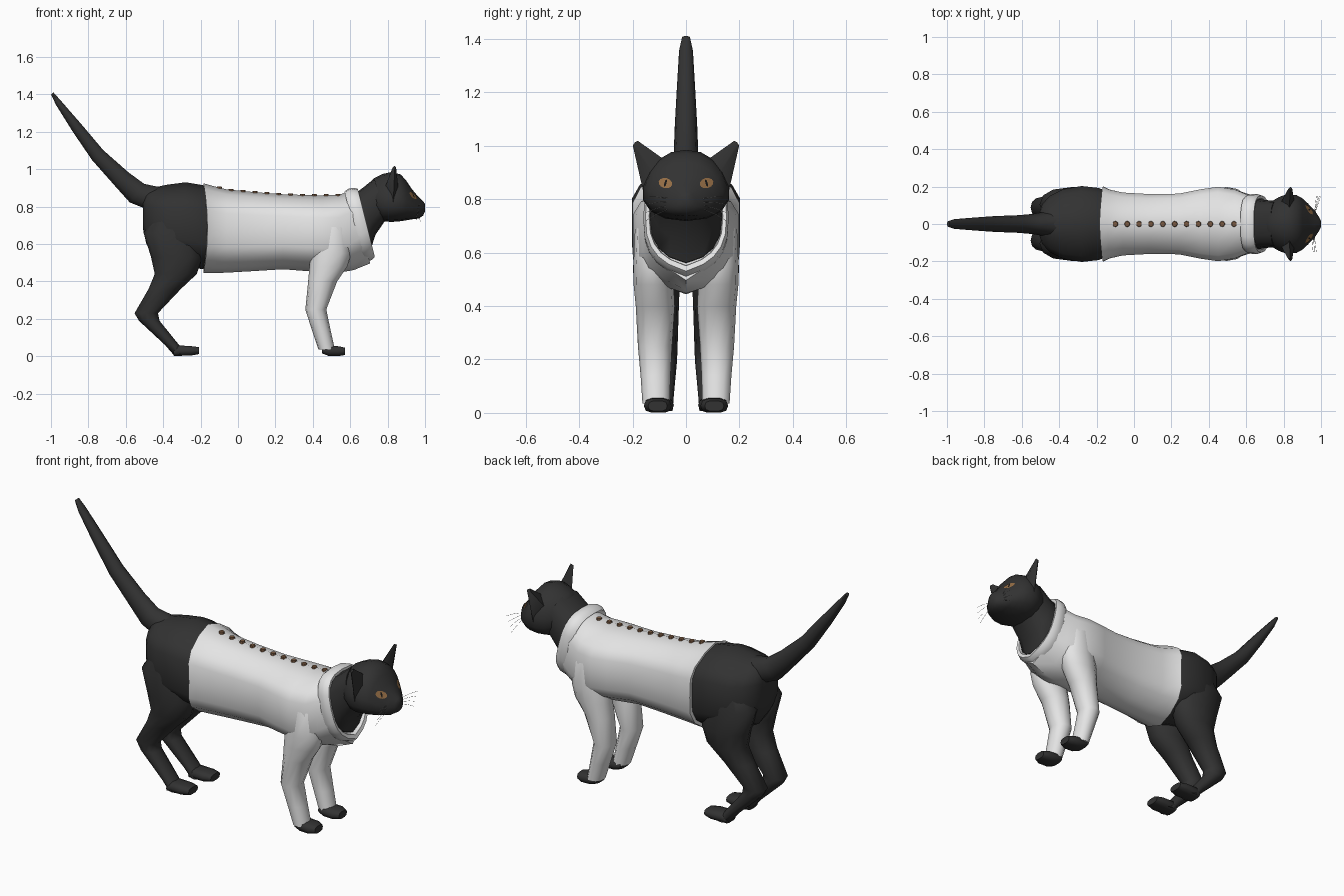
import bpy, bmesh, math
from mathutils import Vector
from mathutils.bvhtree import BVHTree


def material(name, rgb):
    m = bpy.data.materials.new(name)
    m.diffuse_color = (*rgb, 1)
    return m


FUR = material("black fur", (0.032, 0.032, 0.032))
CLOTH = material("white cloth", (0.78, 0.78, 0.78))
AMBER = material("amber eye", (0.30, 0.155, 0.06))
PUPIL = material("pupil black", (0.008, 0.008, 0.008))
BROWN = material("brown button", (0.20, 0.105, 0.055))
WHISKER = material("grey whisker", (0.6, 0.6, 0.6))

# Half outline of the trunk: ridged back, upright flanks, keeled belly
HALF = [(0, 1), (0.45, 0.88), (0.85, 0.66), (1, 0.42), (1.0, 0), (1, -0.38), (0.84, -0.64), (0.45, -0.87), (0, -1)]
TRUNK = HALF + [(-u, v) for u, v in HALF[-2:0:-1]]


def oval(n, power):
    def bend(c):
        return math.copysign(abs(c) ** (2 / power), c)
    return [(bend(math.cos(i * math.tau / n)), bend(math.sin(i * math.tau / n))) for i in range(n)]


def finish(name, bm, mat, angle=50):
    bmesh.ops.recalc_face_normals(bm, faces=bm.faces)
    me = bpy.data.meshes.new(name)
    bm.to_mesh(me)
    tree = BVHTree.FromBMesh(bm)
    bm.free()
    ob = bpy.data.objects.new(name, me)
    bpy.context.collection.objects.link(ob)
    me.materials.append(mat)
    bpy.ops.object.select_all(action='DESELECT')
    ob.select_set(True)
    bpy.context.view_layer.objects.active = ob
    bpy.ops.object.shade_smooth_by_angle(angle=math.radians(angle))
    return tree


def loft(name, rings, mat, outline, cap=True, angle=50, taper=0):
    """Rings are (x, y, z, half_width, half_height, tilt in degrees, pointed bottom, bow)."""
    bm = bmesh.new()
    loops = []
    for x, y, z, hw, hh, tilt, *extra in rings:
        vee, bow = (extra + [0, 0])[:2]
        t = math.radians(tilt)
        up = Vector((-math.sin(t), 0, math.cos(t)))
        loop = []
        for u, v in outline:
            h = v * hh - (vee * (1 - abs(u)) if v < -0.01 else 0)
            loop.append(bm.verts.new(Vector((x - bow * v * v, y + u * hw * (1 - taper * v), z)) + up * h))
        loops.append(loop)
    n = len(outline)
    for a, b in zip(loops, loops[1:]):
        for i in range(n):
            j = (i + 1) % n
            bm.faces.new((a[i], a[j], b[j], b[i]))
    if cap:
        bm.faces.new(loops[0])
        bm.faces.new(loops[-1])
    return finish(name, bm, mat, angle)


def upright(rows):
    """(x, bottom, top, half_width) to upright rings."""
    return [(x, 0, (b + t) / 2, w, (t - b) / 2, 0) for x, b, t, w in rows]


def level(rows, side):
    """(x0, x1, z, y, half_width) to level rings for a leg."""
    return [((a + b) / 2, side * y, z, w, (b - a) / 2, -90) for a, b, z, y, w in rows]


# Shirt body with a bowed hem
shirt = loft("shirt", [(-0.163, 0, 0.685, 0.200, 0.240, 0, 0, 0.022), (-0.13, 0, 0.678, 0.184, 0.234, 0, 0, 0.01)]
    + upright([
        (-0.06, 0.447, 0.892, 0.168), (0.08, 0.455, 0.878, 0.160), (0.24, 0.465, 0.866, 0.162),
        (0.36, 0.456, 0.862, 0.186), (0.45, 0.450, 0.860, 0.199), (0.54, 0.447, 0.862, 0.184)])
    + [(0.60, 0, 0.68, 0.162, 0.20, 5, 0.02), (0.655, 0, 0.705, 0.145, 0.165, 14, 0.05)],
    CLOTH, TRUNK)

# Collar: a folded band around the neck, pointed at the chest
loft("collar", [
    (0.610, 0, 0.715, 0.150, 0.170, 14, 0.04), (0.630, 0, 0.724, 0.160, 0.176, 14, 0.05),
    (0.660, 0, 0.732, 0.160, 0.174, 14, 0.05), (0.680, 0, 0.737, 0.152, 0.163, 14, 0.05),
    (0.677, 0, 0.737, 0.138, 0.147, 14, 0.045), (0.640, 0, 0.727, 0.128, 0.140, 14, 0.04)],
    CLOTH, oval(20, 2.8), cap=False)

# Hips
loft("hips", upright([
    (-0.12, 0.47, 0.895, 0.165), (-0.19, 0.465, 0.915, 0.193), (-0.28, 0.485, 0.930, 0.203),
    (-0.38, 0.50, 0.917, 0.186), (-0.45, 0.54, 0.902, 0.150), (-0.49, 0.60, 0.885, 0.108),
    (-0.508, 0.68, 0.845, 0.055)]), FUR, TRUNK, angle=60)

# Tail
loft("tail", [
    (-0.42, 0, 0.835, 0.075, 0.075, -30), (-0.54, 0, 0.872, 0.054, 0.066, -38),
    (-0.62, 0, 0.945, 0.047, 0.054, -44), (-0.75, 0, 1.075, 0.042, 0.042, -48),
    (-0.86, 0, 1.220, 0.034, 0.032, -52), (-0.96, 0, 1.355, 0.026, 0.018, -52),
    (-0.993, 0, 1.405, 0.015, 0.009, -50)], FUR, oval(10, 2))

# Neck
loft("neck", [
    (0.60, 0, 0.71, 0.13, 0.13, 14, 0.03), (0.665, 0, 0.732, 0.136, 0.145, 14, 0.03),
    (0.70, 0, 0.78, 0.128, 0.125, 15, 0.01), (0.76, 0, 0.84, 0.124, 0.115, 15, 0)],
    FUR, oval(16, 2.5))

# Head
head = loft("head", upright([
    (0.690, 0.82, 0.915, 0.06), (0.725, 0.755, 0.950, 0.115), (0.775, 0.722, 0.975, 0.144),
    (0.82, 0.718, 0.985, 0.160), (0.87, 0.722, 0.972, 0.154), (0.90, 0.727, 0.938, 0.137),
    (0.93, 0.732, 0.893, 0.110), (0.965, 0.736, 0.852, 0.073), (0.99, 0.752, 0.828, 0.036),
    (1.0, 0.775, 0.815, 0.016)]), FUR, oval(16, 2.2), angle=60, taper=0.18)


def plate(name, tree, y, z, ry, rz, tilt, lift, mat):
    """Thin oval laid on the face, seen from the nose side."""
    bm = bmesh.new()

    def drop(u, v):
        p, q = y + u * math.cos(tilt) - v * math.sin(tilt), z + u * math.sin(tilt) + v * math.cos(tilt)
        hit = tree.ray_cast(Vector((2, p, q)), Vector((-1, 0, 0)))[0]
        return bm.verts.new((hit.x + lift, p, q))
    n = 12
    rim = [drop(ry * math.cos(i * math.tau / n), rz * math.sin(i * math.tau / n)) for i in range(n)]
    mid = drop(0, 0)
    for i in range(n):
        bm.faces.new((mid, rim[i], rim[(i + 1) % n]))
    finish(name, bm, mat)


for side, label in ((1, "left"), (-1, "right")):
    # Ear
    bm = bmesh.new()
    pts = [(0.83, 0.070, 0.94), (0.858, 0.12, 0.89), (0.830, 0.158, 0.82), (0.785, 0.115, 0.90)]
    base = [bm.verts.new((x, side * y, z)) for x, y, z in pts]
    tips = [bm.verts.new((x, side * y, z)) for x, y, z in
            [(0.835, 0.180, 1.018), (0.845, 0.192, 1.012), (0.838, 0.199, 1.000), (0.826, 0.190, 1.008)]]
    bm.faces.new(base)
    bm.faces.new(tips)
    for i in range(4):
        j = (i + 1) % 4
        bm.faces.new((base[i], base[j], tips[j], tips[i]))
    finish(label + "_ear", bm, FUR, 60)

    # Eye with slit pupil
    for part, ry, rz, lift, mat in (("eye", 0.026, 0.019, 0.004, AMBER),
                                    ("pupil", 0.004, 0.014, 0.006, PUPIL)):
        plate(label + "_" + part, head, side * 0.077, 0.860, ry, rz, side * 0.25, lift, mat)

    # Whiskers
    for k in range(4):
        cu = bpy.data.curves.new(label + "_whisker", 'CURVE')
        cu.dimensions = '3D'
        cu.bevel_depth = 0.0008
        cu.bevel_resolution = 0
        sp = cu.splines.new('POLY')
        sp.points.add(3)
        for i, p in enumerate(sp.points):
            f = i / 3
            p.co = (0.962 + (0.025 + 0.012 * side - 0.008 * k) * f, side * (0.04 + 0.11 * f),
                    0.795 - 0.008 * k + (0.035 - 0.022 * k) * f - 0.02 * f * f, 1)
        cu.materials.append(WHISKER)
        ob = bpy.data.objects.new(label + "_whisker", cu)
        bpy.context.collection.objects.link(ob)

    # Front leg sleeve and paw
    loft(label + "_sleeve", level([
        (0.43, 0.52, 0.77, 0.100, 0.060), (0.41, 0.595, 0.69, 0.115, 0.076),
        (0.388, 0.605, 0.55, 0.120, 0.077), (0.382, 0.585, 0.48, 0.121, 0.075),
        (0.375, 0.530, 0.40, 0.115, 0.073),
        (0.360, 0.472, 0.25, 0.116, 0.064), (0.395, 0.495, 0.14, 0.114, 0.056),
        (0.430, 0.518, 0.035, 0.112, 0.051)], side), CLOTH, oval(12, 2.1), angle=60)
    loft(label + "_front_paw", [
        (0.45, side * 0.106, 0.035, 0.045, 0.02, 0), (0.485, side * 0.106, 0.029, 0.050, 0.029, 0),
        (0.54, side * 0.106, 0.027, 0.052, 0.027, 0), (0.572, side * 0.106, 0.026, 0.036, 0.020, 0)],
        FUR, oval(10, 2.8))

    # Hind leg and paw
    loft(label + "_hind_leg", level([
        (-0.42, -0.25, 0.78, 0.095, 0.075), (-0.505, -0.195, 0.66, 0.105, 0.090),
        (-0.465, -0.19, 0.53, 0.110, 0.088), (-0.445, -0.220, 0.44, 0.107, 0.082),
        (-0.478, -0.305, 0.36, 0.098, 0.070), (-0.553, -0.428, 0.23, 0.088, 0.056),
        (-0.530, -0.420, 0.19, 0.088, 0.054), (-0.390, -0.315, 0.06, 0.094, 0.048),
        (-0.345, -0.275, 0.008, 0.096, 0.046)], side), FUR, oval(12, 2.2), angle=60)
    loft(label + "_hind_paw", [
        (-0.345, side * 0.097, 0.020, 0.044, 0.018, 0), (-0.32, side * 0.097, 0.030, 0.049, 0.029, 0),
        (-0.25, side * 0.097, 0.029, 0.052, 0.026, 0), (-0.208, side * 0.097, 0.030, 0.042, 0.019, 0)],
        FUR, oval(10, 2.8))

# Row of buttons along the ridge of the back
for k in range(11):
    x = -0.10 + 0.0635 * k
    z = shirt.ray_cast(Vector((x, 0.001, 2)), Vector((0, 0, -1)))[0].z
    bm = bmesh.new()
    bmesh.ops.create_cone(bm, cap_ends=True, segments=10, radius1=0.016, radius2=0.013, depth=0.012)
    bmesh.ops.translate(bm, verts=bm.verts, vec=(x, 0, z))
    finish("button", bm, BROWN, 30)
